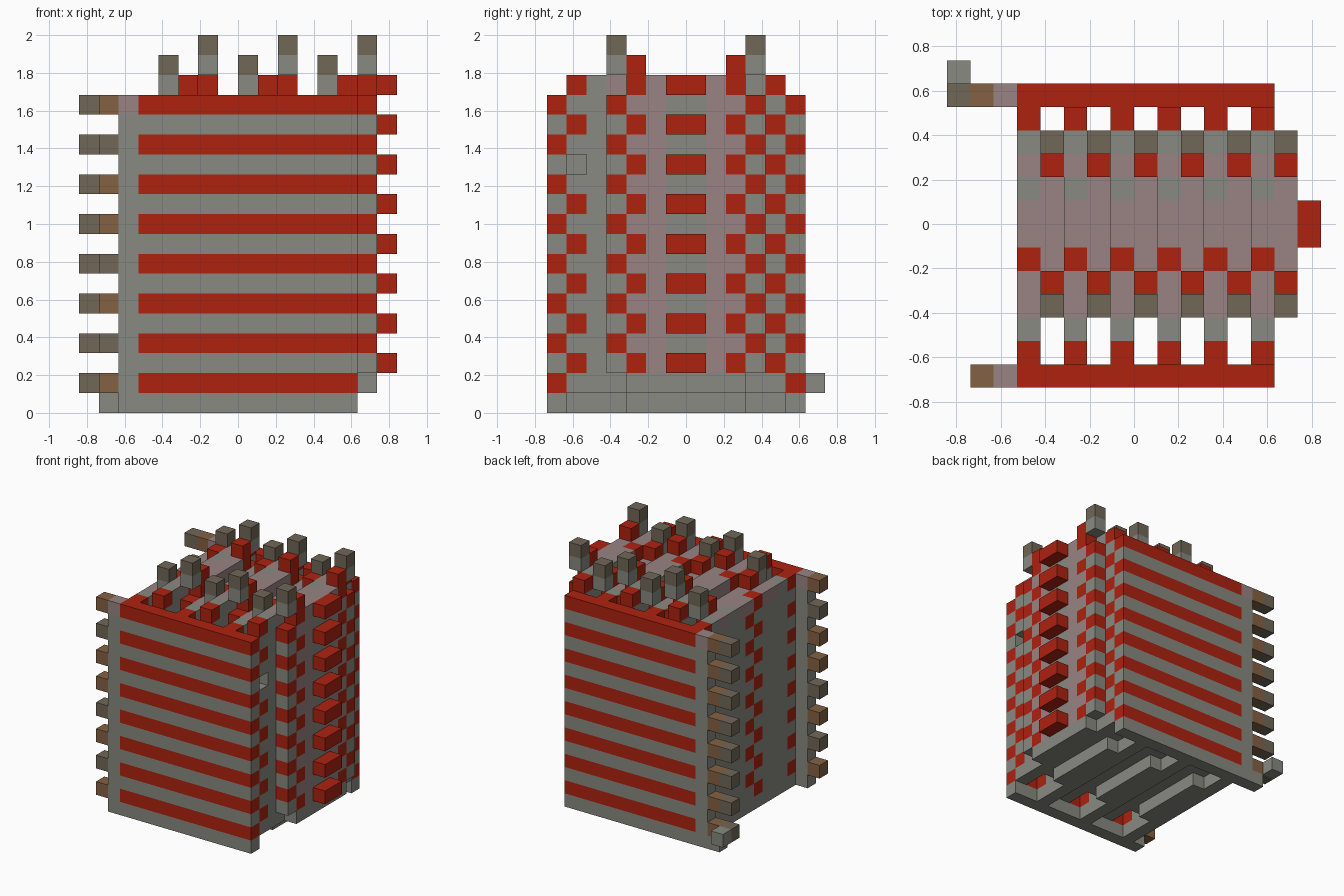
import bpy, bmesh
from mathutils import Vector

cube = bpy.data.objects.get("Cube")
if cube:
    bpy.data.objects.remove(cube, do_unlink=True)

U = 2 / 19                       # edge of one block
ORIGIN = Vector((-8 * U, -7 * U, 0))

COLOURS = {
    "red": (0.42, 0.016, 0.005),
    "grey": (0.25, 0.252, 0.22),
    "mauve": (0.32, 0.23, 0.23),
    "dark_brown": (0.165, 0.135, 0.096),
    "brown": (0.23, 0.12, 0.057),
}
MATS = {}
for name, rgb in COLOURS.items():
    m = bpy.data.materials.new(name)
    m.use_nodes = True
    m.diffuse_color = (*rgb, 1)
    bsdf = next(n for n in m.node_tree.nodes if n.type == "BSDF_PRINCIPLED")
    bsdf.inputs["Base Color"].default_value = (*rgb, 1)
    MATS[name] = m
ORDER = list(COLOURS)

parts = {}                       # part name -> {cell: colour}


def put(part, i, j, k, colour):
    parts.setdefault(part, {})[(i, j, k)] = colour


# Striped outer walls
for part, j in (("front_wall", 0), ("back_wall", 12)):
    for i in range(2, 14):
        for k in range(16):
            colour = "red" if k % 2 and i > 2 else "grey"
            if i == 2 and k == 15:
                colour = "mauve"
            put(part, i, j, k, colour)

# Thread ends sticking out of the walls
for k in range(1, 16, 2):
    put("front_thread_ends", 1, 0, k, "brown" if k in (15, 11, 9, 5, 1) else "dark_brown")
    put("back_thread_ends", 1, 12, k, "brown")
    put("back_thread_ends", 0, 12, k, "dark_brown")
put("loose_thread_end", 1, 12, 0, "grey")
put("loose_thread_end", 0, 13, 1, "grey")


# Wide binder slices: every other slice is raised by one block
def wide_colour(j, h):
    if j in (1, 5, 11) and h % 2:
        return "red"
    if j == 6 and h % 2 == 0 and h:
        return "red"
    if h == 15 and j in (3, 4, 6, 7, 9):
        return "mauve"
    return "grey"


for i in range(3, 14, 2):
    lift = 1 if i % 4 == 1 else 0
    for j in range(1, 12):
        for h in range(16):
            if (i, j, h + lift) != (13, 1, 12):
                put("wide_binders", i, j, h + lift, wide_colour(j, h))


# Narrow binder slices with side ribs and upright thread ends
def narrow_colour(j, h):
    if h == 0:
        return "grey"
    if j in (4, 9):
        return "red" if h % 2 else "mauve"
    if j in (5, 8) or h == 15:
        return "mauve"
    return "grey"


for i in range(4, 15, 2):
    lift = 1 if i % 4 == 2 else 0
    for j in range(4, 10):
        for h in range(16):
            put("narrow_binders", i, j, h + lift, narrow_colour(j, h))
    for rib, inner in ((3, 4), (10, 9)):
        for h in range(1, 15):
            put("side_ribs", i, rib, h + lift, "grey" if h % 2 else "red")
        put("upright_thread_ends", i, inner, 16 + lift, "red")
        put("upright_thread_ends", i, rib, 16 + lift, "grey")
        put("upright_thread_ends", i, rib, 17 + lift, "dark_brown")

# Thread turns on the right-hand edge
for k in range(2, 17, 2):
    for j in (6, 7):
        put("thread_turns", 15, j, k, "red")

# Turn the block sets into meshes, keeping only exposed faces
filled = {c for cells in parts.values() for c in cells}


def build(name, cells):
    bm = bmesh.new()
    corners = {}

    def vert(p):
        key = tuple(p)
        if key not in corners:
            corners[key] = bm.verts.new(ORIGIN + Vector(key) * U)
        return corners[key]

    for cell, colour in cells.items():
        for axis in range(3):
            for side in (0, 1):
                near = list(cell)
                near[axis] += 1 if side else -1
                if tuple(near) in filled:
                    continue
                loop = []
                for a, b in ((0, 0), (1, 0), (1, 1), (0, 1)):
                    p = list(cell)
                    p[axis] += side
                    p[(axis + 1) % 3] += a
                    p[(axis + 2) % 3] += b
                    loop.append(vert(p))
                if not side:
                    loop.reverse()
                face = bm.faces.new(loop)
                face.material_index = ORDER.index(colour)
    mesh = bpy.data.meshes.new(name)
    for n in ORDER:
        mesh.materials.append(MATS[n])
    bm.to_mesh(mesh)
    bm.free()
    bpy.context.collection.objects.link(bpy.data.objects.new(name, mesh))


for name, cells in parts.items():
    build(name, cells)
